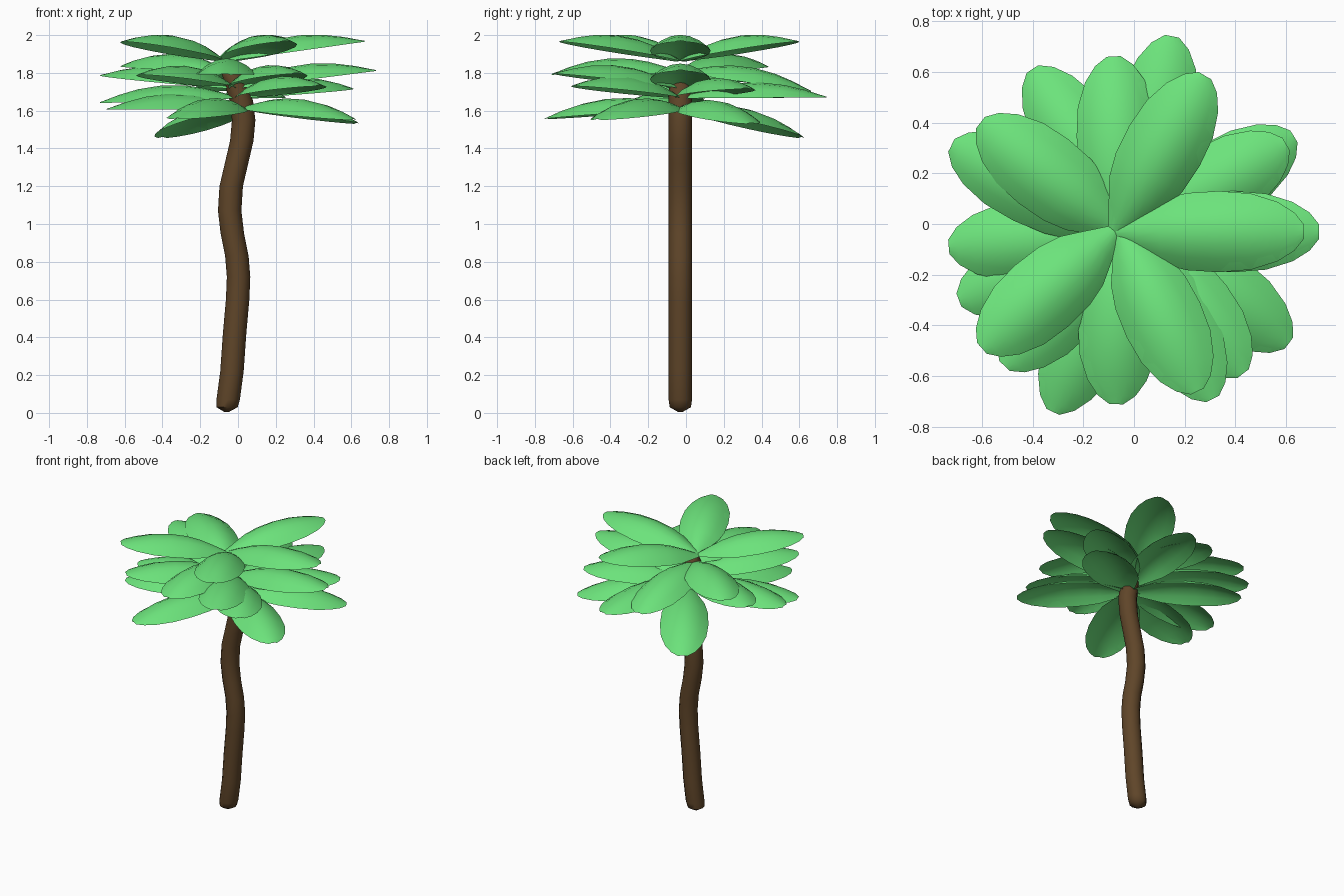
import bpy, bmesh, math
from mathutils import Vector, Matrix

if "Cube" in bpy.data.objects:
    bpy.data.objects.remove(bpy.data.objects["Cube"])

CY = -0.03  # the trunk stands in this y plane


def material(name, rgb):
    m = bpy.data.materials.new(name)
    m.diffuse_color = (*rgb, 1)
    m.use_nodes = True
    m.node_tree.nodes["Principled BSDF"].inputs["Base Color"].default_value = m.diffuse_color
    return m


def finish(bm, name, mat, angle):
    bmesh.ops.recalc_face_normals(bm, faces=bm.faces)
    me = bpy.data.meshes.new(name)
    bm.to_mesh(me)
    bm.free()
    me.materials.append(mat)
    ob = bpy.data.objects.new(name, me)
    bpy.context.collection.objects.link(ob)
    bpy.ops.object.select_all(action='DESELECT')
    ob.select_set(True)
    bpy.context.view_layer.objects.active = ob
    bpy.ops.object.shade_smooth_by_angle(angle=math.radians(angle))
    return ob


def bridge(bm, rings):
    n = len(rings[0])
    for a, b in zip(rings, rings[1:]):
        for i in range(n):
            j = (i + 1) % n
            bm.faces.new((a[i], a[j], b[j], b[i]))
    bm.faces.new(rings[0][::-1])
    bm.faces.new(rings[-1])


bark = material("bark", (0.115, 0.06, 0.022))
green = material("leaf_green", (0.15, 0.77, 0.2))

# Wavy trunk: x, z, radius along the path
PATH = [(-0.06, 0.005, 0.012), (-0.058, 0.03, 0.056), (-0.052, 0.07, 0.062),
        (-0.032, 0.22, 0.062), (-0.018, 0.42, 0.062), (-0.002, 0.6, 0.062),
        (0.003, 0.72, 0.062), (-0.006, 0.83, 0.062), (-0.03, 0.95, 0.062),
        (-0.044, 1.07, 0.062), (-0.036, 1.2, 0.062), (-0.008, 1.32, 0.062),
        (0.02, 1.44, 0.062), (0.03, 1.55, 0.062), (0.018, 1.65, 0.062),
        (-0.01, 1.74, 0.06), (-0.04, 1.81, 0.05), (-0.05, 1.845, 0.025)]
bm = bmesh.new()
SIDES = 12
rings = []
for x, z, r in PATH:
    rings.append([bm.verts.new((x + r * math.cos(2 * math.pi * i / SIDES),
                                CY + r * math.sin(2 * math.pi * i / SIDES), z))
                  for i in range(SIDES)])
bridge(bm, rings)
finish(bm, "trunk", bark, 50)

# Leaf outline: fraction of length, half width
OUTLINE = [(0, 0.03), (0.12, 0.078), (0.25, 0.128), (0.38, 0.152), (0.55, 0.16),
           (0.72, 0.15), (0.86, 0.117), (0.95, 0.075), (1.0, 0.028)]


def leaf(name, base, tip, dome=0.083):
    """Thin arched blade, hollow below, from base to tip."""
    base, tip = Vector(base), Vector(tip)
    axis = tip - base
    length = axis.length
    ax = axis.normalized()
    ay = Vector((0, 0, 1)).cross(ax).normalized()
    az = ax.cross(ay)
    frame = Matrix((ax, ay, az)).transposed()
    cross = [-1, -0.67, -0.33, 0, 0.33, 0.67, 1]
    bm = bmesh.new()
    rings = []
    for s, w in OUTLINE:
        h = dome * max(math.sin(math.pi * s), 0.04) ** 0.85
        pts = [(v, h * (1 - v * v)) for v in cross]
        pts += [(v, 0.93 * h * (1 - v * v)) for v in (0.67, 0.33, 0, -0.33, -0.67)]
        rings.append([bm.verts.new(base + frame @ Vector((s * length, v * w, z)))
                      for v, z in pts])
    bridge(bm, rings)
    return finish(bm, name, green, 35)


# Twenty leaves in four whorls: base and tip of each
TOP, UP, MID, LOW = ((-0.075, CY, 1.86), (-0.02, CY, 1.715),
                     (0.0, CY, 1.665), (0.02, CY, 1.61))
HIGH = (-0.05, CY, 1.80)
LEAVES = {
    "top": [(TOP, (0.67, -0.03, 1.965)), (TOP, (0.28, 0.585, 1.965)),
            (HIGH, (-0.605, 0.40, 1.835)), (TOP, (-0.60, -0.49, 1.965)),
            ((-0.05, CY, 1.86), (0.25, -0.66, 1.965))],
    "upper": [(UP, (0.73, -0.03, 1.81)), (HIGH, (-0.08, 0.66, 1.70)),
              (UP, (-0.72, 0.31, 1.785)), (UP, (-0.51, -0.56, 1.79)),
              (UP, (0.31, -0.69, 1.795))],
    "middle": [(MID, (0.60, 0.315, 1.715)), (MID, (0.15, 0.74, 1.67)),
               (MID, (-0.73, -0.09, 1.64)), (HIGH, (-0.07, -0.71, 1.79)),
               (MID, (0.43, -0.59, 1.73))],
    "lower": [(LOW, (0.63, 0.345, 1.53)), (LOW, (-0.40, 0.61, 1.455)),
              (LOW, (-0.69, -0.30, 1.605)), (LOW, (-0.32, -0.74, 1.555)),
              (LOW, (0.61, -0.47, 1.55))],
}
for whorl, pairs in LEAVES.items():
    for i, (base, tip) in enumerate(pairs, 1):
        leaf(f"{whorl}_leaf_{i}", base, tip)
